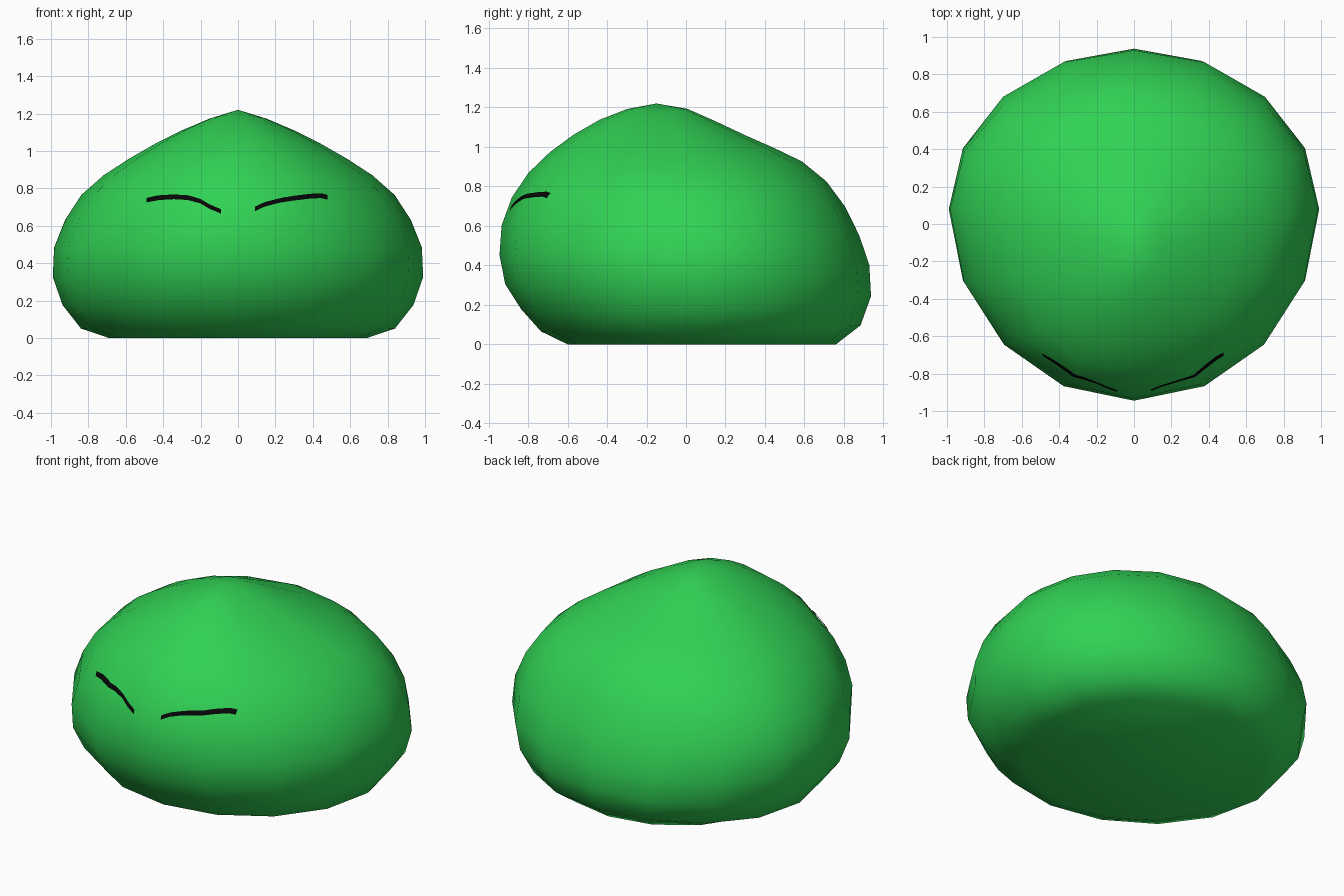
import bpy, bmesh, math
from mathutils import Vector
from mathutils.bvhtree import BVHTree

if "Cube" in bpy.data.objects:
    bpy.data.objects.remove(bpy.data.objects["Cube"])

SIDES, RINGS = 16, 12


def material(name, rgb):
    m = bpy.data.materials.new(name)
    m.diffuse_color = (*rgb, 1)
    m.use_nodes = True
    m.node_tree.nodes["Principled BSDF"].inputs["Base Color"].default_value = m.diffuse_color
    return m


def add_object(name, bm, mat):
    me = bpy.data.meshes.new(name)
    bm.to_mesh(me)
    me.materials.append(mat)
    ob = bpy.data.objects.new(name, me)
    bpy.context.collection.objects.link(ob)
    return ob


def resample(pts, n):
    """n + 1 evenly spaced points along a polyline."""
    pts = [Vector(p) for p in pts]
    lens = [(b - a).length for a, b in zip(pts, pts[1:])]
    out = []
    for i in range(n + 1):
        d, k = sum(lens) * i / n, 0
        while k < len(lens) - 1 and d > lens[k]:
            d -= lens[k]
            k += 1
        out.append(pts[k].lerp(pts[k + 1], min(1, d / lens[k])))
    return out


green = material("leaf green", (0.03, 0.64, 0.09))
black = material("black", (0.002, 0.002, 0.002))

# Body profiles from the peak down to the flat base: (y or x, z)
front = resample([(-.15, 1.22), (-.31, 1.19), (-.48, 1.12), (-.65, 1.01), (-.79, .88), (-.88, .75),
                  (-.935, .60), (-.945, .45), (-.915, .30), (-.83, .17), (-.73, .06), (-.60, 0)], RINGS)
back = resample([(-.15, 1.22), (-.01, 1.20), (.11, 1.15), (.23, 1.09), (.57, .94), (.70, .84),
                 (.80, .71), (.87, .57), (.92, .45), (.945, .31), (.93, .18), (.87, .07), (.76, 0)], RINGS)
side = resample([(0, 1.22), (.11, 1.19), (.26, 1.13), (.48, 1.02), (.68, .90), (.82, .79), (.91, .66),
                 (.975, .53), (1, .39), (.98, .26), (.92, .14), (.83, .04), (.69, 0)], RINGS)

# Body: stacked rings blended between the three profiles
bm = bmesh.new()
peak = bm.verts.new((0, -.15, 1.22))
rings = []
for f, b, s in list(zip(front, back, side))[1:]:
    yc = -.15 + .23 * min(1, s.x / .9) if s.y > .4 else .08
    ring = []
    for k in range(SIDES):
        a = math.tau * k / SIDES
        sn, end = math.sin(a), (b if k < SIDES / 2 else f)
        y = yc + abs(sn) * (end.x - yc)
        z = s.y + sn * sn * (end.y - s.y)
        ring.append(bm.verts.new((s.x * math.cos(a), y, z)))
    rings.append(ring)
for k in range(SIDES):
    n = (k + 1) % SIDES
    bm.faces.new((peak, rings[0][k], rings[0][n]))
    for u, l in zip(rings, rings[1:]):
        bm.faces.new((u[k], l[k], l[n], u[n]))
bm.faces.new(rings[-1])
bmesh.ops.recalc_face_normals(bm, faces=bm.faces)
for face in bm.faces:
    face.smooth = True
bmesh.ops.triangulate(bm, faces=bm.faces)
surface = BVHTree.FromBMesh(bm)
add_object("body", bm, green)
bm.free()


# Closed eyes: thin strips laid on the front of the body
def eye(name, path):
    bm = bmesh.new()
    rows = []
    for p in resample(path, 30):
        row = []
        for dz in (-.012, 0, .012):
            hit, nrm, _, _ = surface.ray_cast(Vector((p.x, -3, p.y + dz)), Vector((0, 1, 0)))
            row.append(bm.verts.new(hit + nrm * .006))
        rows.append(row)
    for a, b in zip(rows, rows[1:]):
        for j in range(2):
            bm.faces.new((a[j], b[j], b[j + 1], a[j + 1]))
    add_object(name, bm, black)
    bm.free()


eye("left_eye_line", [(-.485, .735), (-.42, .747), (-.34, .752), (-.27, .748), (-.20, .73), (-.15, .70), (-.09, .675)])
eye("right_eye_line", [(.09, .688), (.14, .712), (.22, .733), (.30, .745), (.38, .755), (.44, .758), (.475, .75)])
